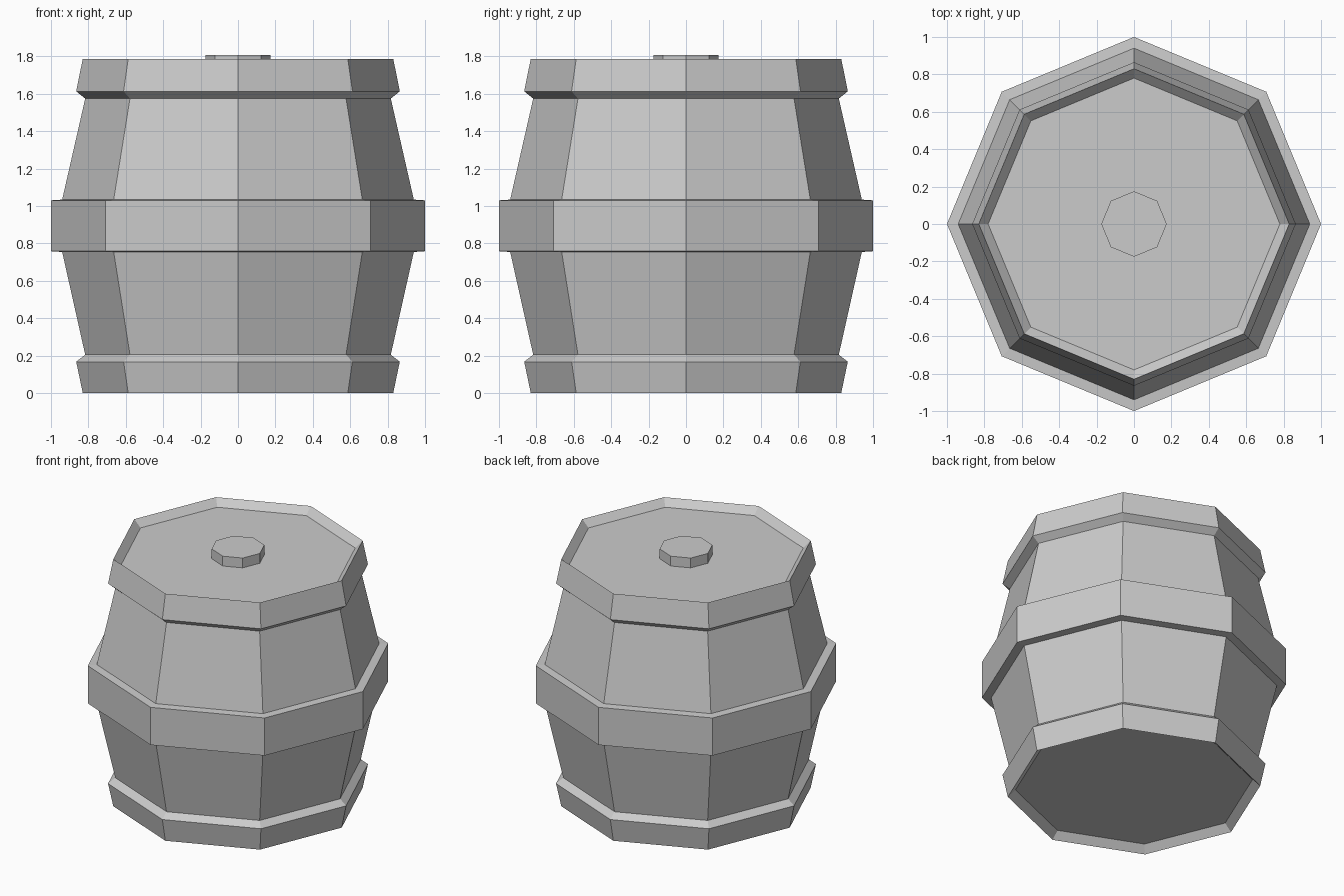
import bpy, bmesh
from math import cos, sin, pi

if "Cube" in bpy.data.objects:
    bpy.data.objects.remove(bpy.data.objects["Cube"])

SIDES = 8


def lathe(name, profile):
    """Spin an (r, z) profile into a closed, flat-shaded octagonal solid."""
    bm = bmesh.new()
    rings = [[bm.verts.new((r * cos(2 * pi * i / SIDES), r * sin(2 * pi * i / SIDES), z))
              for i in range(SIDES)] for r, z in profile]
    for low, high in zip(rings, rings[1:]):
        for i in range(SIDES):
            j = (i + 1) % SIDES
            bm.faces.new((low[i], low[j], high[j], high[i]))
    bm.faces.new(rings[0][::-1])
    bm.faces.new(rings[-1])
    bmesh.ops.recalc_face_normals(bm, faces=bm.faces)
    mesh = bpy.data.meshes.new(name)
    bm.to_mesh(mesh)
    bm.free()
    obj = bpy.data.objects.new(name, mesh)
    bpy.context.collection.objects.link(obj)
    return obj


# Barrel: recessed base, lower hoop, staves, middle hoop, staves, upper hoop, recessed lid
lathe("barrel_body", [
    (0.78, 0.05), (0.83, 0), (0.865, 0.167), (0.817, 0.205),
    (0.94, 0.754), (1.0, 0.758), (1.0, 1.03), (0.94, 1.034),
    (0.817, 1.574), (0.865, 1.613), (0.83, 1.787), (0.78, 1.737),
])

# Plug in the middle of the lid
lathe("lid_plug", [(0.175, 1.737), (0.175, 1.808)])
